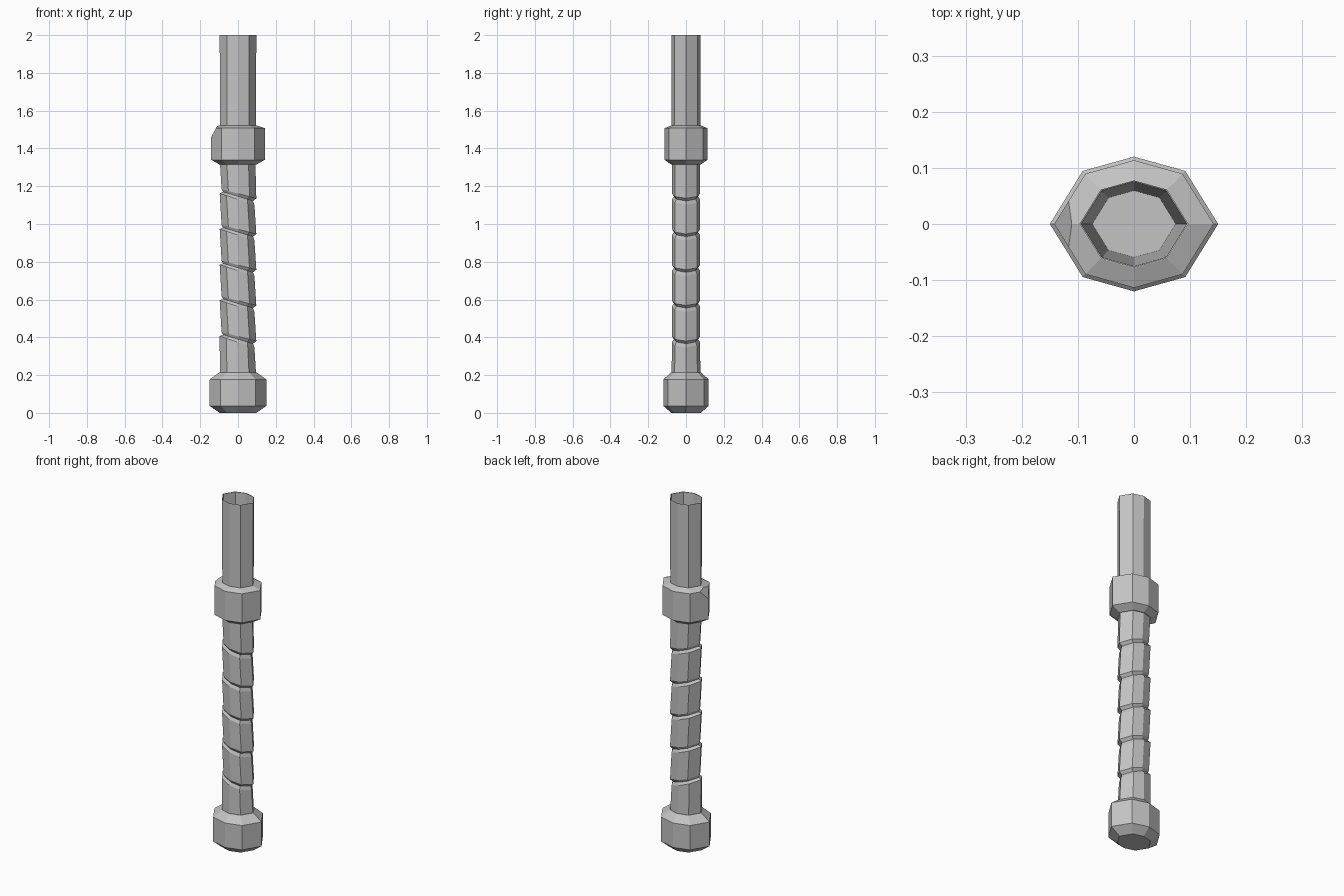
import bpy
import bmesh

cube = bpy.data.objects.get("Cube")
if cube:
    bpy.data.objects.remove(cube, do_unlink=True)

metal = bpy.data.materials.new("grey_metal")
metal.use_nodes = True
metal.diffuse_color = (0.55, 0.55, 0.55, 1)
metal.node_tree.nodes["Principled BSDF"].inputs["Base Color"].default_value = (0.55, 0.55, 0.55, 1)

# Flattened octagon shared by every part, at unit scale
QUARTER = [(1, 0), (0.61, 0.63), (0, 0.8)]
SECTION = QUARTER + [(-0.61, 0.63), (-1, 0), (-0.61, -0.63), (0, -0.8), (0.61, -0.63)]


def loft(rings):
    """Skin rings of (height, radius, x shift, tilt) and cap both ends."""
    bm = bmesh.new()
    loops = []
    for z, r, shift, tilt in rings:
        loops.append([bm.verts.new((x * r + shift, y * r, z - tilt * x * r)) for x, y in SECTION])
    n = len(SECTION)
    for a, b in zip(loops, loops[1:]):
        for i in range(n):
            j = (i + 1) % n
            bm.faces.new((a[i], a[j], b[j], b[i]))
    bm.faces.new(loops[0][::-1])
    bm.faces.new(loops[-1])
    return bm


def finish(name, bm):
    bmesh.ops.recalc_face_normals(bm, faces=bm.faces)
    mesh = bpy.data.meshes.new(name)
    bm.to_mesh(mesh)
    bm.free()
    mesh.materials.append(metal)
    obj = bpy.data.objects.new(name, mesh)
    bpy.context.collection.objects.link(obj)


# Base knob with chamfered ends
finish("base_knob", loft([(0, 0.097, 0, 0), (0.037, 0.15, 0, 0),
                          (0.177, 0.15, 0, 0), (0.215, 0.098, 0, 0)]))

# Grip shaft: leaning segments parted by tilted grooves
rings = [(0.2, 0.096, 0, 0)]
for k in range(5):
    z = 0.39 + 0.189 * k
    rings += [(z - 0.014, 0.092, -0.005, 0.33),
              (z, 0.08, 0, 0.3),
              (z + 0.014, 0.092, 0.005, 0.26)]
rings.append((1.33, 0.094, -0.002, 0))
finish("grip_shaft", loft(rings))

# Collar with one chipped corner
collar = loft([(1.315, 0.098, 0, 0), (1.34, 0.142, 0, 0),
               (1.507, 0.142, 0, 0), (1.522, 0.098, 0, 0)])
cut = bmesh.ops.bisect_plane(collar, geom=collar.verts[:] + collar.edges[:] + collar.faces[:],
                             plane_co=(-0.142, 0, 1.46), plane_no=(-0.05, 0, 0.027),
                             clear_outer=True)
bmesh.ops.holes_fill(collar, edges=[e for e in collar.edges if e.is_boundary])
finish("collar", collar)

# Hollow upper tube with a tapering bore
finish("upper_tube", loft([(1.5, 0.095, 0, 0), (2, 0.097, 0, 0),
                           (1.999, 0.094, 0, 0), (1.51, 0.074, 0, 0)]))
